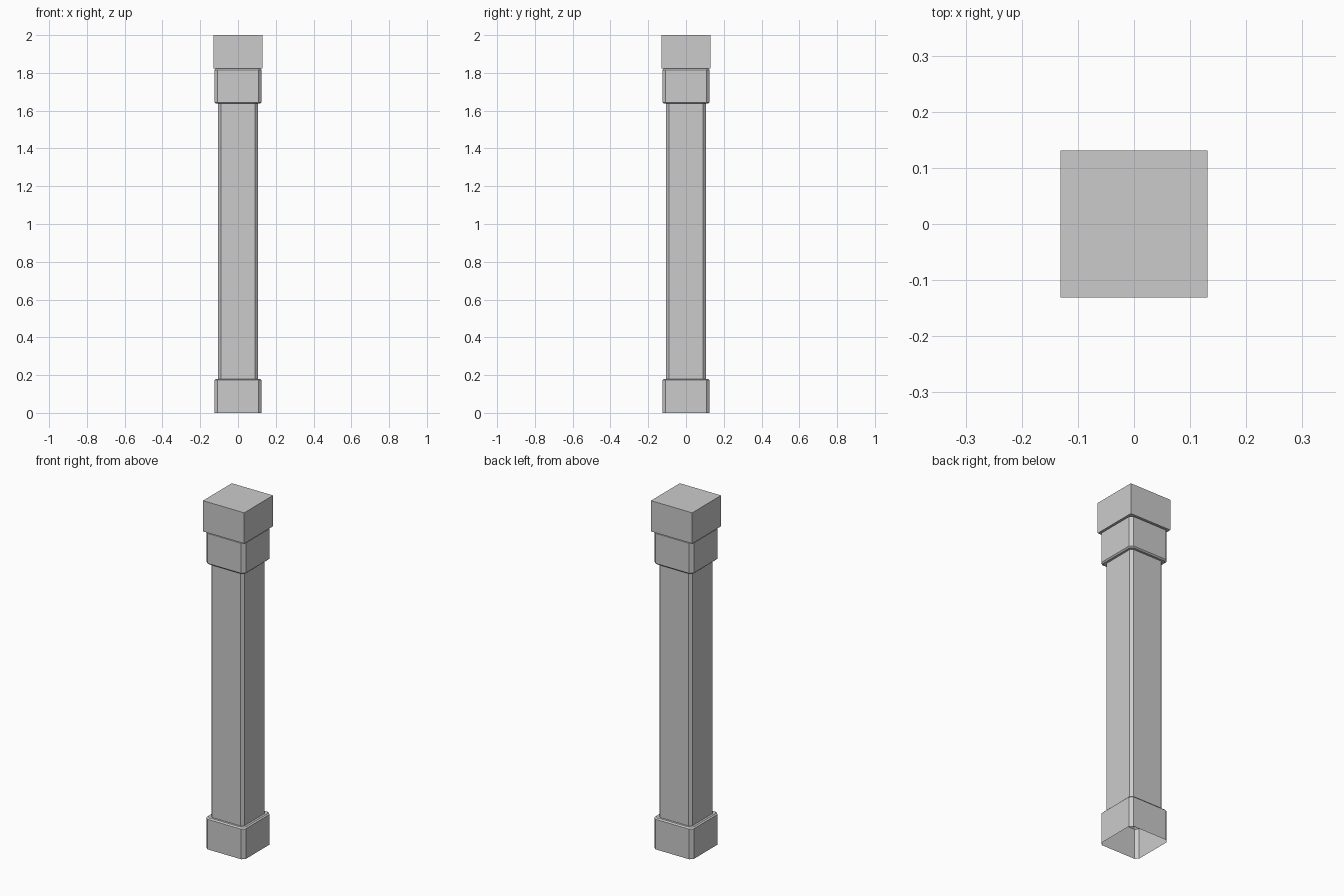
import bpy, bmesh

if "Cube" in bpy.data.objects:
    bpy.data.objects.remove(bpy.data.objects["Cube"])


def ring(bm, half, cut, z):
    """Square ring of vertices with chamfered corners."""
    a, b = half, half - cut
    pts = [(b, -a), (a, -b), (a, b), (b, a), (-b, a), (-a, b), (-a, -b), (-b, -a)]
    return [bm.verts.new((x, y, z)) for x, y in pts]


def loft(name, profile, cap_top=False):
    """Skin chamfered square rings given as (half width, chamfer, z)."""
    bm = bmesh.new()
    rings = [ring(bm, *p) for p in profile]
    for lo, hi in zip(rings, rings[1:]):
        for i in range(8):
            j = (i + 1) % 8
            bm.faces.new((lo[i], lo[j], hi[j], hi[i]))
    if cap_top:
        bm.faces.new(rings[-1])
    # Merge the doubled corners of rings that have no chamfer
    bmesh.ops.remove_doubles(bm, verts=bm.verts[:], dist=1e-5)
    mesh = bpy.data.meshes.new(name)
    bm.to_mesh(mesh)
    bm.free()
    obj = bpy.data.objects.new(name, mesh)
    bpy.context.collection.objects.link(obj)
    return obj


# Hollow foot, open underneath, with a bevelled upper lip
loft("base", [(0.125, 0.017, 0.0), (0.125, 0.017, 0.173),
              (0.118, 0.016, 0.18), (0.106, 0.015, 0.18)])

# Long chamfered shaft
loft("shaft", [(0.106, 0.015, 0.18), (0.106, 0.015, 1.637)])

# Collar below the capital, bevelled at both ends
loft("collar", [(0.106, 0.015, 1.637), (0.118, 0.016, 1.637),
                (0.125, 0.017, 1.644), (0.125, 0.017, 1.816),
                (0.118, 0.016, 1.823)])

# Plain square capital with sharp corners
loft("capital", [(0.118, 0.016, 1.823), (0.131, 0.0, 1.823),
                 (0.131, 0.0, 2.0)], cap_top=True)
